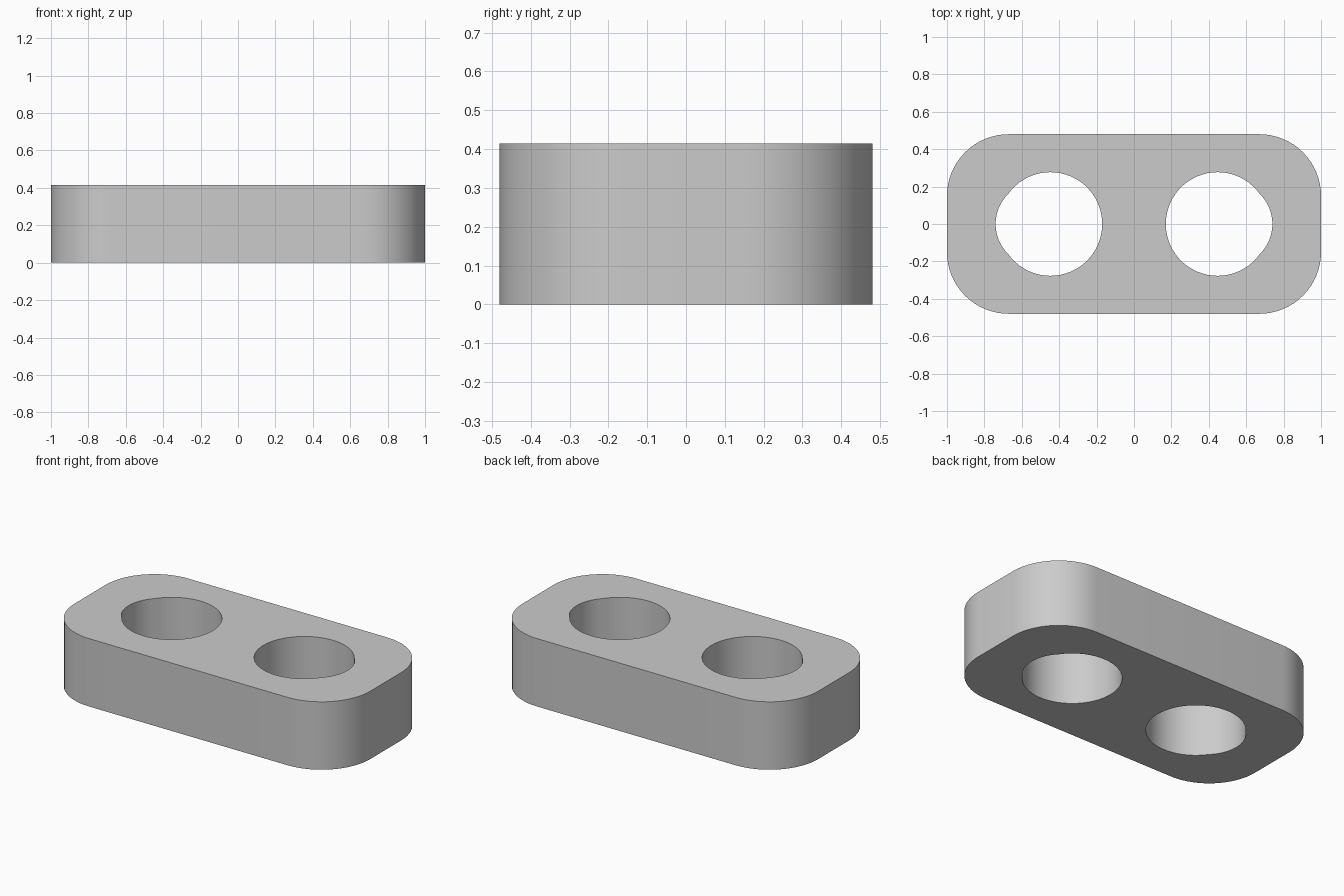
import bpy, bmesh
from math import sin, cos, pi, atan2

cube = bpy.data.objects.get("Cube")
if cube:
    bpy.data.objects.remove(cube)

HEIGHT = 0.415
HALF_X, HALF_Y, CORNER = 1.0, 0.48, 0.33
HOLE_X, HOLE_R = 0.447, 0.277
KINK_X, KINK_Y, BULGE_X = 0.673, 0.16, 0.74


def arc(cx, cy, r, start, end, steps):
    angles = [start + (end - start) * i / steps for i in range(steps + 1)]
    return [(cx + r * cos(a), cy + r * sin(a)) for a in angles]


# Rounded rectangular outline
outline = []
for i, (sx, sy) in enumerate([(1, 1), (-1, 1), (-1, -1), (1, -1)]):
    outline += arc(sx * (HALF_X - CORNER), sy * (HALF_Y - CORNER), CORNER,
                   i * pi / 2, (i + 1) * pi / 2, 16)

# Round hole with a slight bulge towards the end of the block
kink = atan2(KINK_Y, KINK_X - HOLE_X)
hole = arc(HOLE_X, 0, HOLE_R, kink, 2 * pi - kink, 48)
rise = BULGE_X - hole[0][0]
half = hole[0][1]
bulge_r = (half ** 2 + rise ** 2) / (2 * rise)
bulge_x = BULGE_X - bulge_r
turn = atan2(half, hole[0][0] - bulge_x)
hole += arc(bulge_x, 0, bulge_r, -turn, turn, 14)[1:-1]
mirrored_hole = [(-x, y) for x, y in hole]

# Fill the profile and extrude it upwards
bm = bmesh.new()
edges = []
for loop in (outline, hole, mirrored_hole):
    verts = [bm.verts.new((x, y, 0)) for x, y in loop]
    edges += [bm.edges.new((v, verts[i - 1])) for i, v in enumerate(verts)]
bmesh.ops.triangle_fill(bm, edges=edges, use_beauty=True)
result = bmesh.ops.extrude_face_region(bm, geom=bm.faces[:], use_keep_orig=True)
top = [g for g in result["geom"] if isinstance(g, bmesh.types.BMVert)]
bmesh.ops.translate(bm, verts=top, vec=(0, 0, HEIGHT))
bmesh.ops.recalc_face_normals(bm, faces=bm.faces[:])

mesh = bpy.data.meshes.new("link_block")
bm.to_mesh(mesh)
bm.free()
block = bpy.data.objects.new("link_block", mesh)
bpy.context.collection.objects.link(block)

# Plain grey
grey = bpy.data.materials.new("plain_grey")
grey.use_nodes = True
colour = (0.6, 0.6, 0.6, 1)
grey.diffuse_color = colour
grey.node_tree.nodes["Principled BSDF"].inputs["Base Color"].default_value = colour
mesh.materials.append(grey)

# Smooth walls, sharp rims
bpy.ops.object.select_all(action="DESELECT")
block.select_set(True)
bpy.context.view_layer.objects.active = block
bpy.ops.object.shade_smooth_by_angle(angle=pi / 9)
